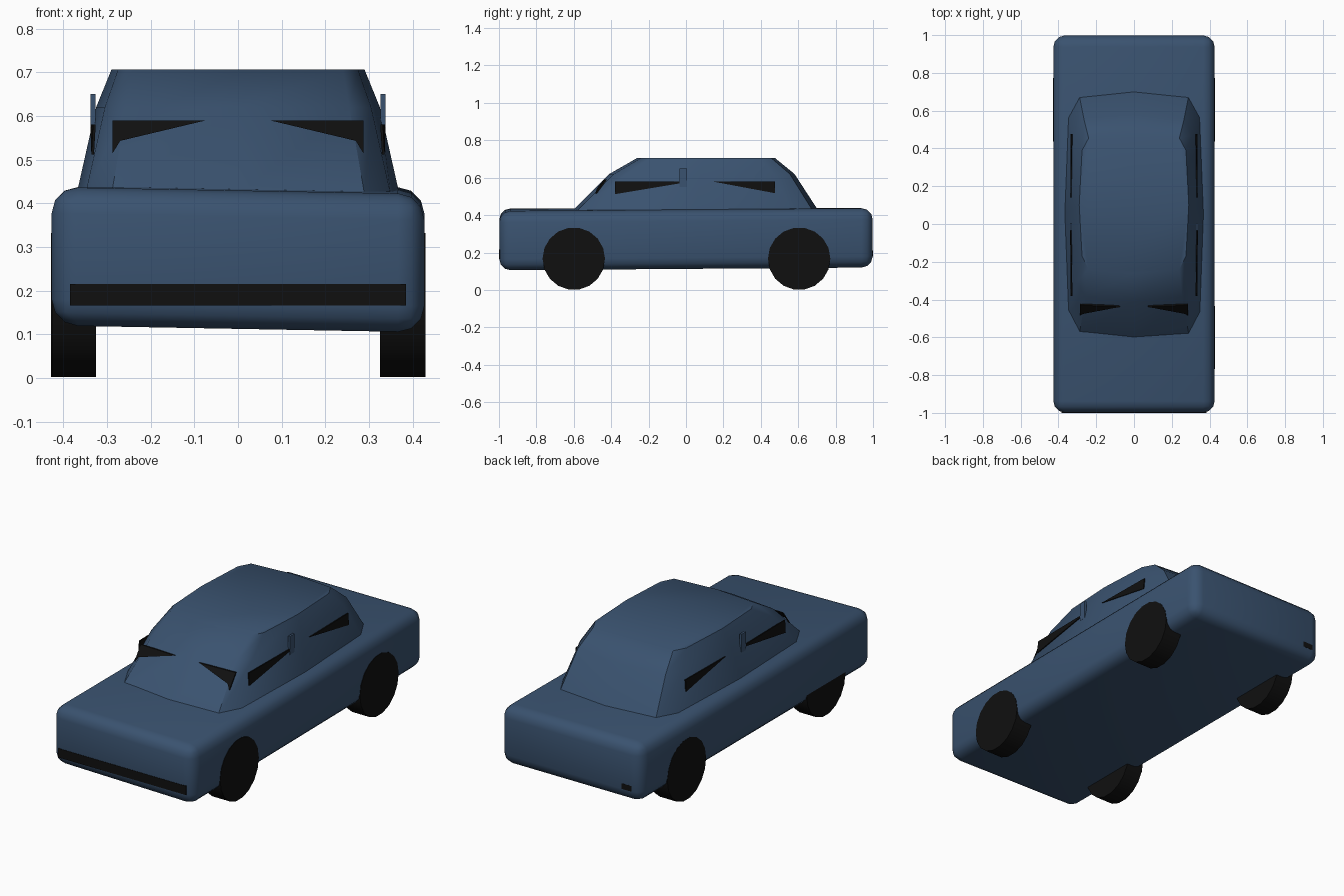
import bpy, bmesh, math
from mathutils import Vector

if "Cube" in bpy.data.objects:
    bpy.data.objects.remove(bpy.data.objects["Cube"])


def material(name, rgb):
    m = bpy.data.materials.new(name)
    m.diffuse_color = (*rgb, 1)
    m.use_nodes = True
    m.node_tree.nodes["Principled BSDF"].inputs["Base Color"].default_value = m.diffuse_color
    return m


BLUE = material("slate_blue", (0.042, 0.085, 0.16))
BLACK = material("black", (0.005, 0.005, 0.005))


def finish(name, bm, mat, smooth=None):
    bmesh.ops.recalc_face_normals(bm, faces=bm.faces)
    me = bpy.data.meshes.new(name)
    bm.to_mesh(me)
    bm.free()
    me.materials.append(mat)
    ob = bpy.data.objects.new(name, me)
    bpy.context.collection.objects.link(ob)
    if smooth:
        bpy.ops.object.select_all(action='DESELECT')
        ob.select_set(True)
        bpy.context.view_layer.objects.active = ob
        bpy.ops.object.shade_smooth_by_angle(angle=math.radians(smooth))
    return ob


def box_mesh(lo, hi):
    bm = bmesh.new()
    bmesh.ops.create_cube(bm, size=1)
    for v in bm.verts:
        v.co = Vector([(a + b) / 2 + c * (b - a) for a, b, c in zip(lo, hi, v.co)])
    return bm


def plate(name, pts, offset):
    # thin sheet: outline plus a copy moved inwards
    bm = bmesh.new()
    a = [bm.verts.new(p) for p in pts]
    b = [bm.verts.new(Vector(p) + Vector(offset)) for p in pts]
    bm.faces.new(a)
    bm.faces.new(b[::-1])
    n = len(pts)
    for i in range(n):
        bm.faces.new((a[i], b[i], b[(i + 1) % n], a[(i + 1) % n]))
    return finish(name, bm, BLACK)


# lower body: rounded box, its front right corner sagging a little
bm = box_mesh((-0.427, -0.998, 0.12), (0.427, 0.998, 0.437))
bmesh.ops.bevel(bm, geom=bm.edges[:], offset=0.06, segments=3, profile=0.5, affect='EDGES')
for v in bm.verts:
    v.co.z -= 0.016 * (0.5 + v.co.x / 0.854) * (0.5 - v.co.y / 2)
finish("body", bm, BLUE, 40)

# cabin: three stacked outlines (half outlines, mirrored in x)
rings = [
    (0.42, [(0, -0.61), (0.29, -0.585), (0.35, -0.47), (0.37, 0.05), (0.35, 0.57), (0.29, 0.68), (0, 0.71)]),
    (0.62, [(0, -0.41), (0.255, -0.385), (0.305, -0.31), (0.325, 0.08), (0.31, 0.47), (0.265, 0.555), (0, 0.58)]),
    (0.706, [(0, -0.26), (0.24, -0.24), (0.275, -0.17), (0.29, 0.10), (0.275, 0.39), (0.24, 0.455), (0, 0.475)]),
]
bm = bmesh.new()
loops = []
for z, half in rings:
    full = half + [(-x, y) for x, y in half[-2:0:-1]]
    loops.append([bm.verts.new((x, y, z)) for x, y in full])
n = len(loops[0])
for lo, hi in zip(loops, loops[1:]):
    for i in range(n):
        j = (i + 1) % n
        bm.faces.new((lo[i], lo[j], hi[j], hi[i]))
bm.faces.new(loops[-1])
bm.faces.new(loops[0][::-1])
finish("cabin", bm, BLUE, 40)

# wheels
for name, x0, x1, y in (("front_right_wheel", 0.325, 0.429, -0.60),
                        ("rear_right_wheel", 0.325, 0.429, 0.605),
                        ("front_left_wheel", -0.425, -0.325, -0.60),
                        ("rear_left_wheel", -0.428, -0.325, 0.605)):
    bm = bmesh.new()
    bmesh.ops.create_cone(bm, cap_ends=True, segments=18, radius1=0.167, radius2=0.167, depth=x1 - x0)
    for v in bm.verts:
        v.co = Vector(((x0 + x1) / 2 + v.co.z, y + v.co.y, 0.167 + v.co.x))
    finish(name, bm, BLACK, 40)

# windows and side tabs, both sides
for side, s in (("right", 1), ("left", -1)):
    plate(side + "_windshield",
          [(s * 0.287, -0.43, 0.59), (s * 0.073, -0.439, 0.59),
           (s * 0.27, -0.476, 0.543), (s * 0.287, -0.485, 0.515)], (0, 0.008, 0))
    plate(side + "_front_window",
          [(s * 0.332, -0.38, 0.58), (s * 0.337, 0.0, 0.58),
           (s * 0.338, -0.02, 0.572), (s * 0.336, -0.38, 0.512)], (-s * 0.006, 0, 0))
    plate(side + "_rear_window",
          [(s * 0.337, 0.14, 0.58), (s * 0.332, 0.477, 0.58),
           (s * 0.336, 0.477, 0.517)], (-s * 0.006, 0, 0))
    xs = sorted((s * 0.327, s * 0.338))
    finish(side + "_tab", box_mesh((xs[0], -0.035, 0.55), (xs[1], 0.005, 0.65)), BLUE)

# front bumper strip and the visible end of the rear one
bm = box_mesh((-0.385, -1.0, 0.166), (0.385, -0.993, 0.215))
finish("front_bumper", bm, BLACK)
finish("rear_bumper_end", box_mesh((-0.37, 0.99, 0.18), (-0.31, 0.999, 0.21)), BLACK)
